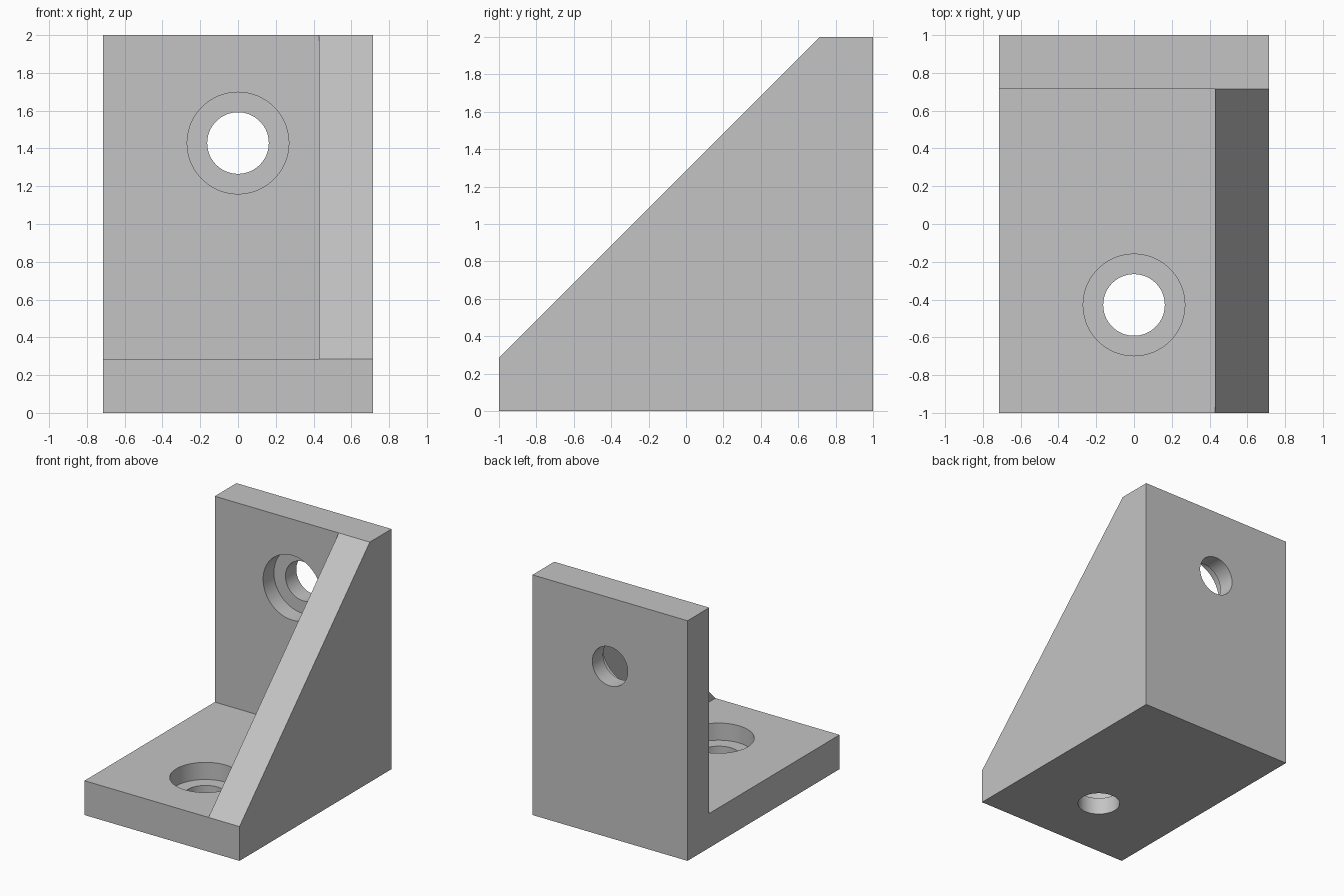
import bpy, bmesh, math
from mathutils import Matrix, Vector

if "Cube" in bpy.data.objects:
    bpy.data.objects.remove(bpy.data.objects["Cube"])

U = 1 / 7            # module of the bracket
T = 2 * U            # plate thickness
HALF_W = 5 * U       # half width
RIB_X = 3 * U        # inner face of the gusset
HOLE_R, BORE_R = 0.163, 0.269

steel = bpy.data.materials.new("plain grey")
steel.use_nodes = True
grey = (0.55, 0.55, 0.55, 1)
steel.diffuse_color = grey
steel.node_tree.nodes["Principled BSDF"].inputs["Base Color"].default_value = grey


def make_object(name, bm):
    bmesh.ops.recalc_face_normals(bm, faces=bm.faces)
    mesh = bpy.data.meshes.new(name)
    bm.to_mesh(mesh)
    bm.free()
    mesh.materials.append(steel)
    ob = bpy.data.objects.new(name, mesh)
    bpy.context.collection.objects.link(ob)
    return ob


def prism(name, profile, x0, x1):
    """Extrude a (y, z) outline along x."""
    bm = bmesh.new()
    face = bm.faces.new([bm.verts.new((x0, y, z)) for y, z in profile])
    ext = bmesh.ops.extrude_face_region(bm, geom=[face])["geom"]
    bmesh.ops.translate(bm, vec=(x1 - x0, 0, 0),
                        verts=[v for v in ext if isinstance(v, bmesh.types.BMVert)])
    return make_object(name, bm)


def cylinder(name, radius, start, end):
    start, end = Vector(start), Vector(end)
    axis = end - start
    bm = bmesh.new()
    turn = axis.to_track_quat("Z", "Y").to_matrix().to_4x4()
    bmesh.ops.create_cone(bm, cap_ends=True, segments=96, radius1=radius,
                          radius2=radius, depth=axis.length,
                          matrix=Matrix.Translation((start + end) / 2) @ turn)
    return make_object(name, bm)


def cut(target, cutter):
    cutter.hide_render = True
    mod = target.modifiers.new("cut", "BOOLEAN")
    mod.operation, mod.solver, mod.object = "DIFFERENCE", "EXACT", cutter
    bpy.context.view_layer.objects.active = target
    bpy.ops.object.modifier_apply(modifier=mod.name)
    bpy.data.objects.remove(cutter)


# Solid side silhouette with the sloped gusset edge
bracket = prism("angle_bracket",
                [(-1, 0), (1, 0), (1, 2), (1 - T, 2), (-1, T)], -HALF_W, HALF_W)

# Pocket that leaves the base plate, the wall plate and the side gusset
cut(bracket, prism("pocket_cutter",
                   [(-2, T), (1 - T, T), (1 - T, 3), (-2, 3)], -1, RIB_X))

# Counterbored bolt holes through the base plate and the wall plate
hole_y, hole_z = -3 * U, 10 * U
cut(bracket, cylinder("base_hole_cutter", HOLE_R, (0, hole_y, -0.1), (0, hole_y, 0.4)))
cut(bracket, cylinder("base_bore_cutter", BORE_R, (0, hole_y, U), (0, hole_y, 0.4)))
cut(bracket, cylinder("wall_hole_cutter", HOLE_R, (0, 0.6, hole_z), (0, 1.1, hole_z)))
cut(bracket, cylinder("wall_bore_cutter", BORE_R, (0, 0.6, hole_z), (0, 1 - U, hole_z)))

# Smooth hole walls, crisp edges
bpy.ops.object.select_all(action="DESELECT")
bracket.select_set(True)
bpy.context.view_layer.objects.active = bracket
bpy.ops.object.shade_smooth_by_angle(angle=math.radians(30))
